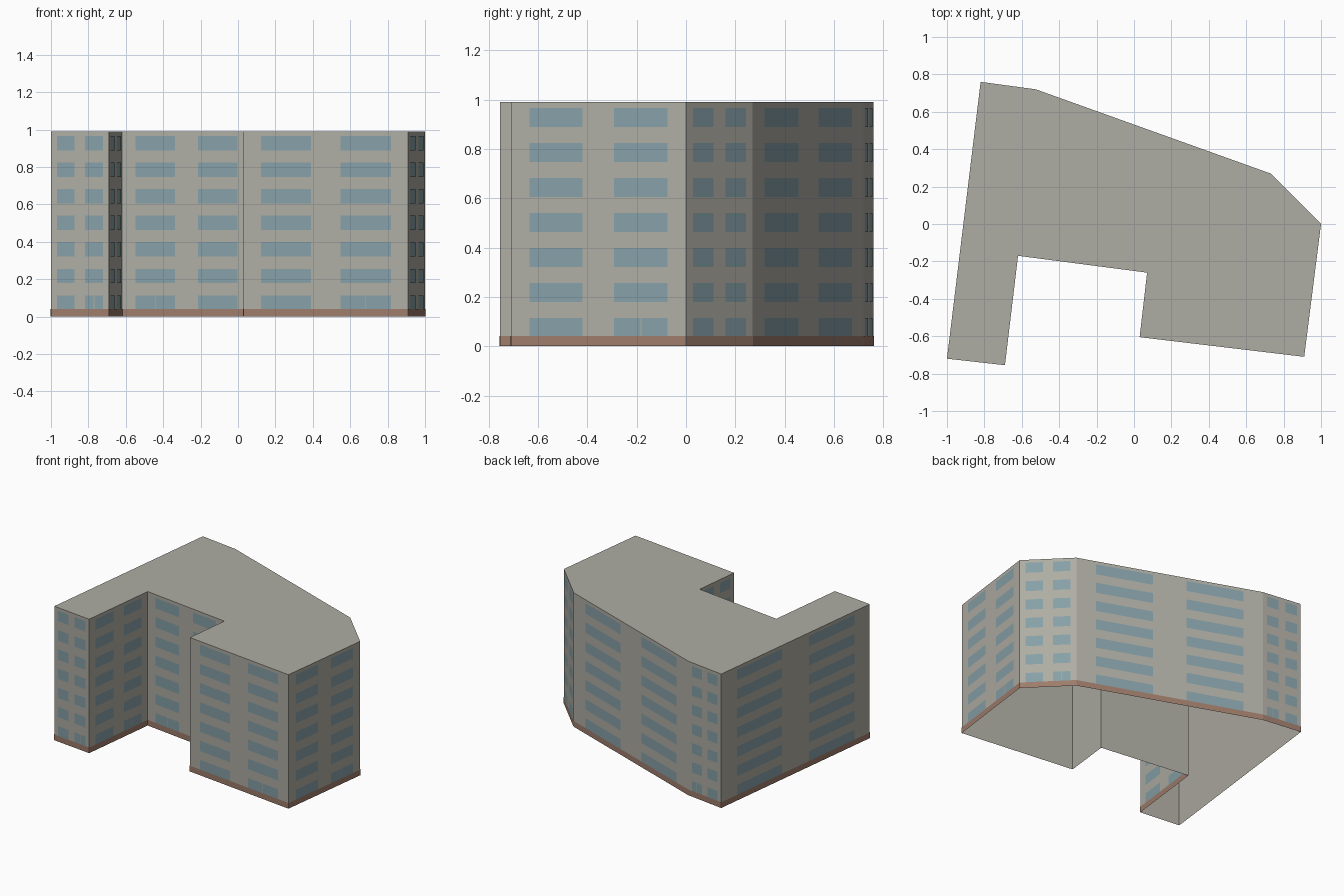
import bpy
import bmesh
from mathutils import Vector

cube = bpy.data.objects.get("Cube")
if cube:
    bpy.data.objects.remove(cube, do_unlink=True)

HEIGHT = 0.99
FLOORS = 7
PITCH = 0.142
SILL, WINDOW_H = 0.037, 0.077
BAND_H = 0.042
UP = Vector((0, 0, 1))

# Footprint, counter-clockwise, with the ground-floor window (0 or 1)
# that is split into two panes on the wall starting at that corner
FOOTPRINT = [
    (-1.0, -0.72, 1), (-0.69, -0.755, 1), (-0.62, -0.17, 0),
    (0.07, -0.26, None), (0.03, -0.605, 1), (0.91, -0.71, 1),
    (1.0, 0.0, 1), (0.73, 0.27, None), (-0.525, 0.72, 0),
    (-0.82, 0.76, None),
]
corners = [Vector((x, y, 0)) for x, y, _ in FOOTPRINT]


def material(name, color):
    mat = bpy.data.materials.new(name)
    mat.use_nodes = True
    mat.diffuse_color = (*color, 1)
    mat.node_tree.nodes["Principled BSDF"].inputs["Base Color"].default_value = (*color, 1)
    return mat


def finish(bm, name, mat):
    mesh = bpy.data.meshes.new(name)
    bm.to_mesh(mesh)
    bm.free()
    mesh.materials.append(mat)
    obj = bpy.data.objects.new(name, mesh)
    bpy.context.collection.objects.link(obj)
    return obj


def panel(bm, a, b, z0, z1, offset):
    """Upright rectangle from a to b, moved outward from its wall."""
    out = (b - a).cross(UP).normalized() * offset
    points = (a + UP * z0, b + UP * z0, b + UP * z1, a + UP * z1)
    bm.faces.new([bm.verts.new(p + out) for p in points])


concrete = material("warm grey concrete", (0.43, 0.42, 0.37))
glass = material("blue grey glass", (0.24, 0.355, 0.39))
brick = material("brown plinth", (0.34, 0.205, 0.15))

# Outer shell: walls and roof, open underneath
shell = bmesh.new()
base = shell.faces.new([shell.verts.new(c) for c in corners])
ext = bmesh.ops.extrude_face_region(shell, geom=[base])
top = [v for v in ext["geom"] if isinstance(v, bmesh.types.BMVert)]
bmesh.ops.translate(shell, verts=top, vec=UP * HEIGHT)
floor = [f for f in shell.faces if all(v.co.z < 0.01 for v in f.verts)]
bmesh.ops.delete(shell, geom=floor, context="FACES_ONLY")
for face in shell.faces:
    face.normal_update()
bmesh.ops.recalc_face_normals(shell, faces=shell.faces[:])
roof = max(shell.faces, key=lambda f: f.calc_center_median().z)
if roof.normal.z < 0:
    bmesh.ops.reverse_faces(shell, faces=shell.faces[:])
finish(shell, "building_shell", concrete)

# Plinth band and two columns of windows on every wall
band = bmesh.new()
windows = bmesh.new()
for i, a in enumerate(corners):
    b = corners[(i + 1) % len(corners)]
    split = FOOTPRINT[i][2]
    gap = 0.002 / (b - a).length
    panel(band, a, b, 0, BAND_H, 0.002)
    for column, (s, e) in enumerate([(0.105, 0.41), (0.59, 0.895)]):
        for storey in range(FLOORS):
            z = SILL + storey * PITCH
            spans = [(s, e)]
            if storey == 0 and column == split:
                mid = (s + e) / 2
                spans = [(s, mid - gap), (mid + gap, e)]
            for t0, t1 in spans:
                panel(windows, a.lerp(b, t0), a.lerp(b, t1), z, z + WINDOW_H, 0.0012)
finish(band, "plinth_band", brick)
finish(windows, "windows", glass)
